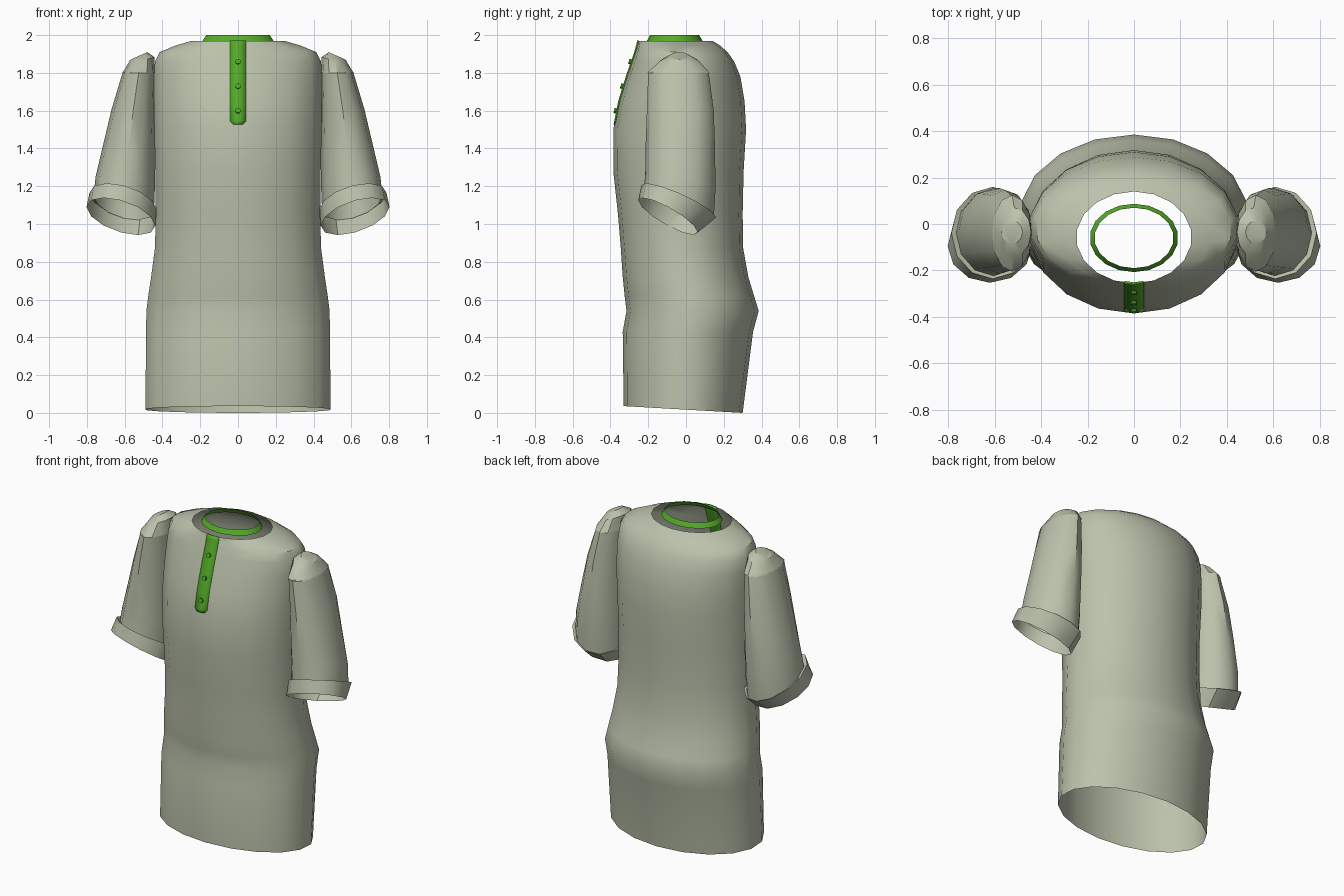
import bpy, bmesh, math
from mathutils import Vector

if "Cube" in bpy.data.objects:
    bpy.data.objects.remove(bpy.data.objects["Cube"])

SEG = 18


def material(name, rgb):
    m = bpy.data.materials.new(name)
    m.diffuse_color = (*rgb, 1)
    m.use_nodes = True
    m.node_tree.nodes["Principled BSDF"].inputs["Base Color"].default_value = m.diffuse_color
    return m


cloth = material("sage cloth", (0.50, 0.54, 0.41))
green = material("green trim", (0.09, 0.41, 0.022))


def finish(name, bm, mat, angle=40):
    bmesh.ops.recalc_face_normals(bm, faces=bm.faces)
    me = bpy.data.meshes.new(name)
    bm.to_mesh(me)
    bm.free()
    ob = bpy.data.objects.new(name, me)
    bpy.context.collection.objects.link(ob)
    me.materials.append(mat)
    bpy.ops.object.select_all(action='DESELECT')
    bpy.context.view_layer.objects.active = ob
    ob.select_set(True)
    bpy.ops.object.shade_smooth_by_angle(angle=math.radians(angle))
    return ob


def loft(name, rings, mat, cap=False, angle=40):
    """Skin a tube through rings of points."""
    bm = bmesh.new()
    vs = [[bm.verts.new(p) for p in r] for r in rings]
    n = len(vs[0])
    for a, b in zip(vs, vs[1:]):
        for i in range(n):
            j = (i + 1) % n
            bm.faces.new((a[i], a[j], b[j], b[i]))
    if cap:
        bm.faces.new(vs[0])
    return finish(name, bm, mat, angle)


def oval(z, rx, yf, yb, tilt=0):
    """Horizontal ring with a vertex at the front centre."""
    pts = []
    for k in range(SEG):
        t = 2 * math.pi * k / SEG
        pts.append(Vector((rx * math.sin(t) / 0.985,
                           (yf + yb) / 2 - (yb - yf) / 2 * math.cos(t),
                           z + tilt * math.cos(t))))
    return pts


# body: height, half width, front y, back y
profile = [
    (0.018, 0.49, -0.33, 0.30), (0.43, 0.487, -0.335, 0.355),
    (0.54, 0.485, -0.315, 0.385), (0.62, 0.475, -0.325, 0.36),
    (0.72, 0.46, -0.335, 0.33), (0.87, 0.44, -0.345, 0.303),
    (1.05, 0.435, -0.36, 0.30), (1.28, 0.438, -0.385, 0.305),
    (1.5, 0.443, -0.385, 0.318), (1.65, 0.445, -0.355, 0.31),
    (1.78, 0.445, -0.315, 0.288), (1.86, 0.44, -0.287, 0.255),
    (1.91, 0.415, -0.27, 0.22), (1.945, 0.33, -0.26, 0.18),
    (1.97, 0.245, -0.255, 0.14)]
loft("shirt_body", [oval(*p, tilt=0.018 if i == 0 else 0)
                    for i, p in enumerate(profile)], cloth)


def front_y(x, z):
    """Front surface of the body at x, z (near the centre line)."""
    for a, b in zip(profile, profile[1:]):
        if a[0] <= z <= b[0]:
            f = (z - a[0]) / (b[0] - a[0])
            _, rx, yf, yb = [p + (q - p) * f for p, q in zip(a, b)]
            t = 2 * math.pi / SEG
            drop = (yb - yf) / 2 * (1 - math.cos(t))
            return yf + drop * abs(x) / (rx * math.sin(t) / 0.985)


# collar: thin tapered band
loft("collar", [oval(1.97, 0.188, -0.207, 0.087), oval(2.0, 0.168, -0.19, 0.07)],
     green)

# placket: thin plate following the chest
rows = [(1.527, 0.026), (1.545, 0.042)] + [(p[0], 0.042) for p in profile if p[0] > 1.6]
bm = bmesh.new()
grid = [[bm.verts.new((x, front_y(x, z), z)) for x in (-w, 0, w)] for z, w in rows]
for a, b in zip(grid, grid[1:]):
    for i in range(2):
        bm.faces.new((a[i], a[i + 1], b[i + 1], b[i]))
placket = finish("placket", bm, green)
mod = placket.modifiers.new("thickness", 'SOLIDIFY')
mod.thickness = 0.008
mod.offset = 0

# buttons
for i, z in enumerate((1.86, 1.73, 1.60)):
    bpy.ops.mesh.primitive_cylinder_add(vertices=10, radius=0.014, depth=0.012,
                                        location=(0, front_y(0, z) - 0.01, z),
                                        rotation=(math.radians(75), 0, 0))
    button = bpy.context.object
    button.name = f"button_{i + 1}"
    button.data.materials.append(green)


def slanted(c, u, v, n=12):
    """Ring around c; u points outwards, v points forwards."""
    c, u, v = Vector(c), Vector(u), Vector(v)
    return [c + u * math.cos(2 * math.pi * k / n) + v * math.sin(2 * math.pi * k / n)
            for k in range(n)]


def mirrored(ob):
    ob.modifiers.new("other side", 'MIRROR')


# shoulder cap
mirrored(loft("shoulder_cap", [
    slanted((0.525, -0.035, 1.89), (0.045, 0, -0.02), (0, -0.05, 0)),
    slanted((0.515, -0.035, 1.862), (0.072, 0, -0.022), (0, -0.105, 0)),
    slanted((0.525, -0.04, 1.80), (0.087, 0, 0), (0, -0.165, 0))],
    cloth, cap=True, angle=30))

# sleeve
mirrored(loft("sleeve", [
    slanted((0.525, -0.04, 1.805), (0.085, 0, 0), (0, -0.16, 0)),
    slanted((0.555, -0.03, 1.60), (0.115, 0, 0.005), (0, -0.177, 0)),
    slanted((0.577, -0.03, 1.40), (0.138, 0, 0.015), (0, -0.184, 0.01)),
    slanted((0.597, -0.03, 1.22), (0.157, 0, 0.03), (0, -0.186, 0.04)),
    slanted((0.605, -0.038, 1.11), (0.16, 0, 0.04), (0, -0.185, 0.08))],
    cloth))

# turned-up cuff
mirrored(loft("cuff", [
    slanted((0.605, -0.038, 1.11), (0.16, 0, 0.04), (0, -0.185, 0.08)),
    slanted((0.608, -0.038, 1.12), (0.178, 0, 0.045), (0, -0.198, 0.085)),
    slanted((0.62, -0.095, 1.04), (0.182, 0, 0.05), (0, -0.158, 0.085))],
    cloth, angle=35))
